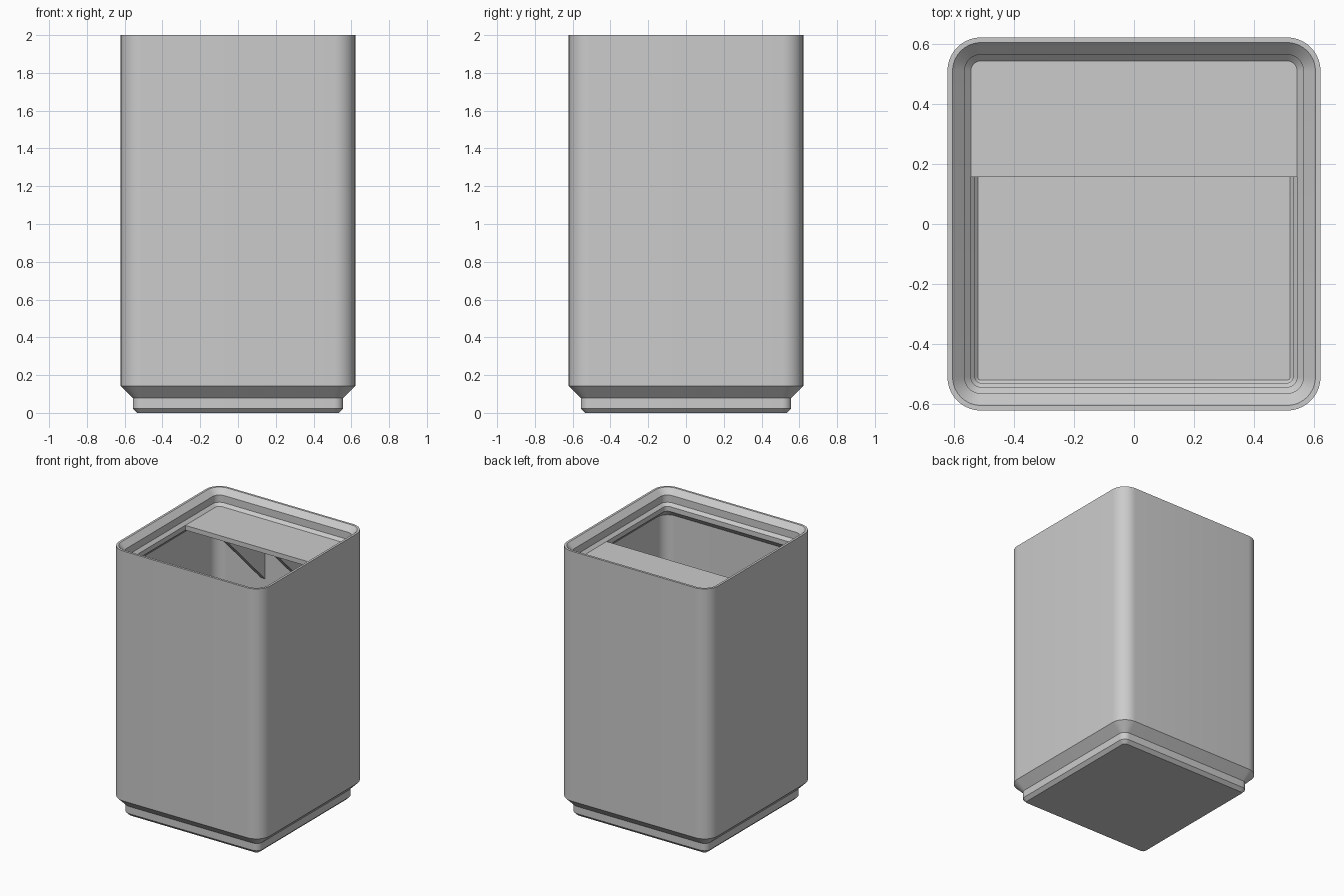
import bpy, bmesh, math

if "Cube" in bpy.data.objects:
    bpy.data.objects.remove(bpy.data.objects["Cube"], do_unlink=True)

CORE = 0.509      # centre of every corner arc
STEPS = 10        # segments per corner
SHELF_TOP, SHELF_LOW, SHELF_FRONT = 1.885, 1.85, 0.157

gray = bpy.data.materials.new("light gray plastic")
gray.use_nodes = True
color = (0.6, 0.6, 0.6, 1)
gray.diffuse_color = color
gray.node_tree.nodes["Principled BSDF"].inputs["Base Color"].default_value = color


def finish(name, bm):
    bmesh.ops.recalc_face_normals(bm, faces=bm.faces)
    mesh = bpy.data.meshes.new(name)
    bm.to_mesh(mesh)
    bm.free()
    mesh.materials.append(gray)
    obj = bpy.data.objects.new(name, mesh)
    bpy.context.collection.objects.link(obj)
    return obj


def rounded_ring(bm, half, z):
    """Rounded square whose corner arcs share the same centres."""
    r = half - CORE
    ring = []
    for quarter in range(4):
        mid = math.radians(45 + 90 * quarter)
        cx = math.copysign(CORE, math.cos(mid))
        cy = math.copysign(CORE, math.sin(mid))
        for i in range(STEPS + 1):
            a = math.radians(90) * (quarter + i / STEPS)
            ring.append(bm.verts.new((cx + r * math.cos(a), cy + r * math.sin(a), z)))
    return ring


def prism(name, profile, x0, x1):
    """Extrude a (y, z) outline along x."""
    bm = bmesh.new()
    face = bm.faces.new([bm.verts.new((x0, y, z)) for y, z in profile])
    ext = bmesh.ops.extrude_face_region(bm, geom=[face])
    verts = [v for v in ext["geom"] if isinstance(v, bmesh.types.BMVert)]
    bmesh.ops.translate(bm, verts=verts, vec=(x1 - x0, 0, 0))
    return finish(name, bm)


# Bin shell: (half width, height) from underside, up the outside, over the rim, down to the floor
profile = [
    (0.533, 0), (0.557, 0.024), (0.557, 0.078), (0.621, 0.142),   # stepped foot
    (0.621, 2), (0.604, 2),                                       # outer wall and rim
    (0.564, 1.96), (0.564, 1.906), (0.543, 1.885), (0.543, 1.849),  # stacking lip
    (0.592, 1.80), (0.592, 0.153),                                # inner wall
    (0.529, 0.09), (0.529, 0.036), (0.52, 0.027),                 # hollow foot
]
bm = bmesh.new()
rings = [rounded_ring(bm, h, z) for h, z in profile]
for low, high in zip(rings, rings[1:]):
    for i in range(len(low)):
        j = (i + 1) % len(low)
        bm.faces.new((low[i], low[j], high[j], high[i]))
bm.faces.new(rings[0])
bm.faces.new(rings[-1])
shell = finish("bin_shell", bm)
bpy.context.view_layer.objects.active = shell
shell.select_set(True)
bpy.ops.object.shade_smooth_by_angle(angle=math.radians(25))
shell.select_set(False)

# Label shelf across the back, its ends buried in the lip
prism("label_shelf", [(SHELF_FRONT, SHELF_LOW), (0.56, SHELF_LOW),
                      (0.56, SHELF_TOP), (SHELF_FRONT, SHELF_TOP)], -0.56, 0.56)

# Triangular braces under the shelf
reach = 0.6 - SHELF_FRONT
for side, x in (("right", -0.21), ("left", 0.21)):
    prism(side + "_shelf_brace", [(SHELF_FRONT, SHELF_LOW), (0.6, SHELF_LOW - reach),
                                  (0.6, SHELF_LOW)], x - 0.018, x + 0.018)
